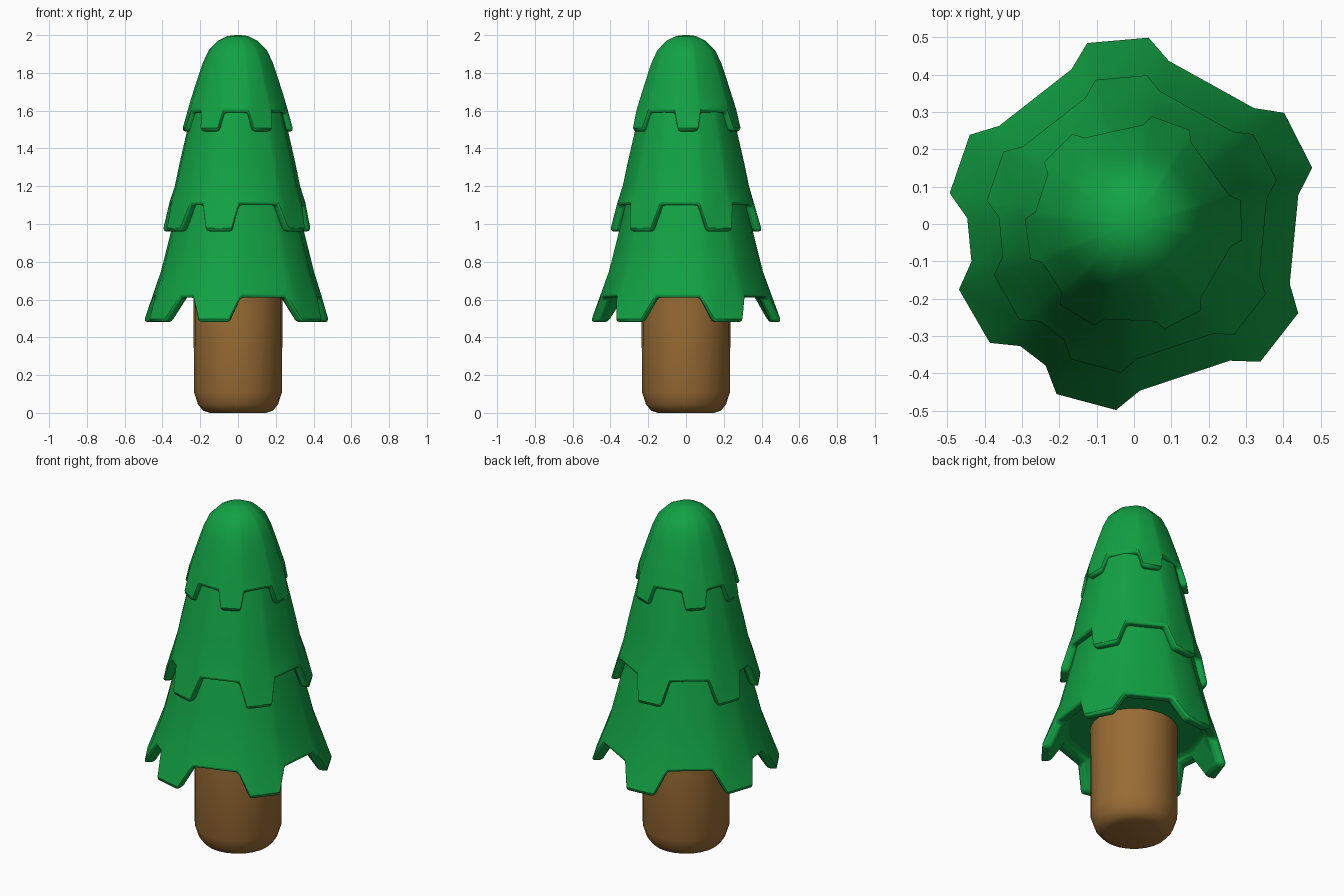
import bpy, bmesh, math

if "Cube" in bpy.data.objects:
    bpy.data.objects.remove(bpy.data.objects["Cube"])


def material(name, rgb):
    m = bpy.data.materials.new(name)
    m.diffuse_color = (*rgb, 1)
    m.use_nodes = True
    m.node_tree.nodes["Principled BSDF"].inputs["Base Color"].default_value = m.diffuse_color
    return m


GREEN = material("leaf green", (0.006, 0.36, 0.058))
BROWN = material("bark brown", (0.32, 0.15, 0.035))


def finish(bm, name, mat, bevel=0.0):
    bmesh.ops.recalc_face_normals(bm, faces=bm.faces)
    me = bpy.data.meshes.new(name)
    bm.to_mesh(me)
    bm.free()
    me.materials.append(mat)
    ob = bpy.data.objects.new(name, me)
    bpy.context.collection.objects.link(ob)
    if bevel:
        mod = ob.modifiers.new("soft edges", "BEVEL")
        mod.width = bevel
        mod.segments = 2
        mod.limit_method = "ANGLE"
        mod.angle_limit = math.radians(42)
    bpy.ops.object.select_all(action="DESELECT")
    bpy.context.view_layer.objects.active = ob
    ob.select_set(True)
    bpy.ops.object.shade_smooth_by_angle(angle=math.radians(40))
    return ob


def loft(bm, rings):
    """Skin a list of equal-length point rings and cap both ends."""
    vs = [[bm.verts.new(p) for p in ring] for ring in rings]
    n = len(vs[0])
    for a, b in zip(vs, vs[1:]):
        for i in range(n):
            j = (i + 1) % n
            bm.faces.new((a[i], a[j], b[j], b[i]))
    bm.faces.new(vs[0])
    bm.faces.new(vs[-1])


def polar(r, a, z):
    return (r * math.cos(a), r * math.sin(a), z)


def foliage(name, tabs, rim, tip, half_top, half_tip, thick, profile):
    """Skirt whose lower rim hangs down in tapered tabs; rim, tip = (radius, z)."""
    cols = []
    for t in sorted(tabs):
        for off, hang in ((-half_top, rim), (-half_tip, tip), (half_tip, tip), (half_top, rim)):
            cols.append((math.radians(t + off), hang))
    under = rim[1] + 0.03
    rings = [[polar(rim[0] - thick - 0.03, a, under) for a, _ in cols],
             [polar(h[0] - thick, a, h[1]) for a, h in cols],
             [polar(h[0], a, h[1]) for a, h in cols]]
    rings += [[polar(r, a, z) for a, _ in cols] for r, z in profile]
    bm = bmesh.new()
    loft(bm, rings)
    return finish(bm, name, GREEN, 0.018)


LOW_TABS = (27, 95, 161, 210, 255, 322)
TOP_TABS = (2, 70, 135, 188, 238, 297)

foliage("lower_foliage", LOW_TABS, (0.452, 0.61), (0.507, 0.48), 17, 9.5, 0.055,
        [(0.408, 0.75), (0.375, 0.88), (0.345, 1.0), (0.31, 1.15)])
foliage("middle_foliage", LOW_TABS, (0.368, 1.10), (0.405, 0.96), 16, 10, 0.05,
        [(0.335, 1.20), (0.31, 1.32), (0.25, 1.58), (0.235, 1.64)])
foliage("top_foliage", TOP_TABS, (0.272, 1.59), (0.298, 1.49), 15, 10.5, 0.045,
        [(0.25, 1.66), (0.218, 1.76), (0.188, 1.85), (0.155, 1.92),
         (0.105, 1.97), (0.055, 1.995), (0.015, 2.0)])

# trunk with a rounded foot
bm = bmesh.new()
loft(bm, [[polar(r, math.tau * i / 24, z) for i in range(24)]
          for r, z in ((0.15, 0), (0.185, 0.012), (0.212, 0.045), (0.233, 0.11),
                       (0.235, 0.48), (0.235, 0.68))])
finish(bm, "trunk", BROWN)
